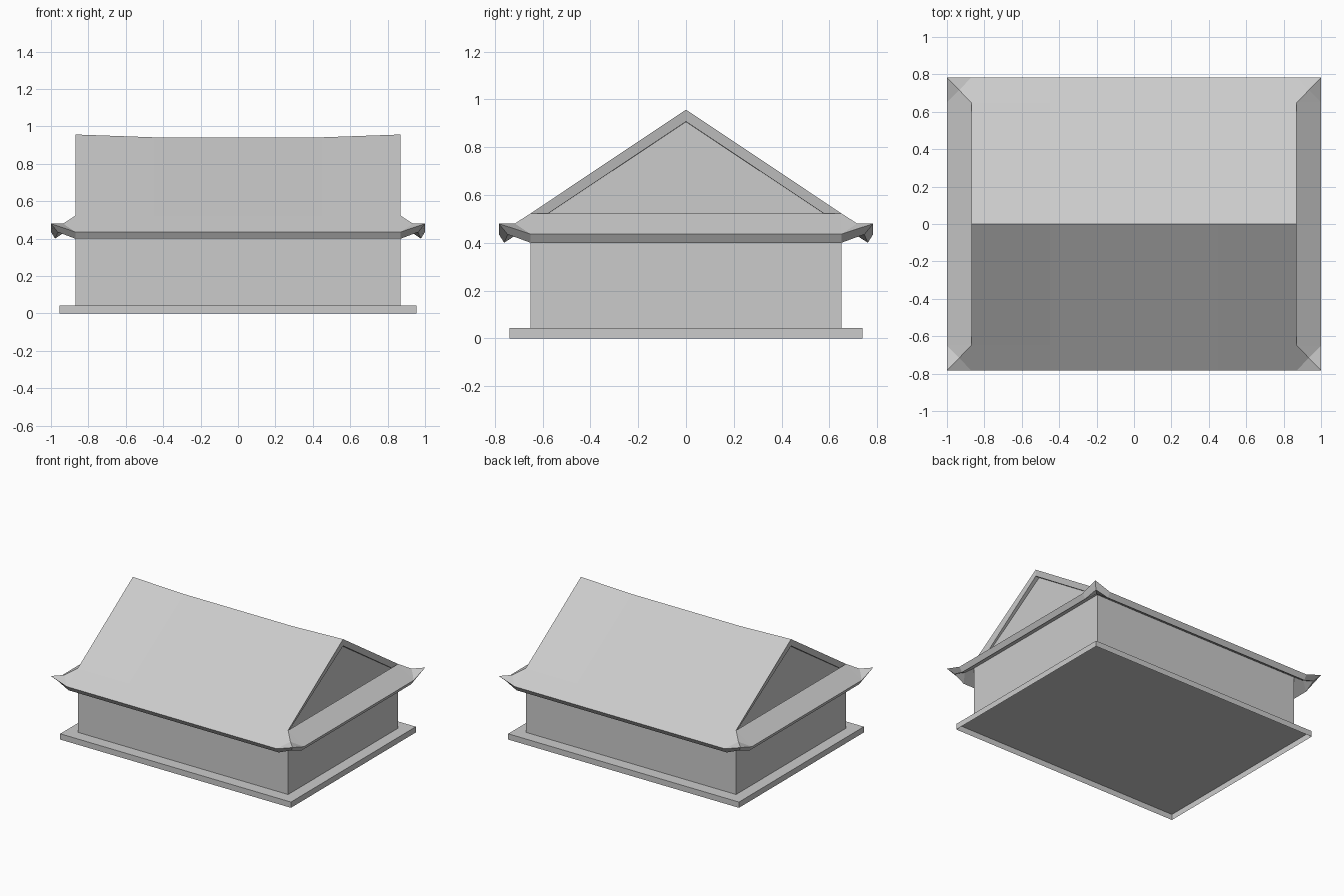
import bpy, bmesh

if "Cube" in bpy.data.objects:
    bpy.data.objects.remove(bpy.data.objects["Cube"])


def open_box(name, hx, hy, z0, z1, top):
    """Four walls without a floor, optionally with a top plate."""
    bm = bmesh.new()
    ring = [(-hx, -hy), (hx, -hy), (hx, hy), (-hx, hy)]
    lo = [bm.verts.new((x, y, z0)) for x, y in ring]
    hi = [bm.verts.new((x, y, z1)) for x, y in ring]
    for i in range(4):
        j = (i + 1) % 4
        bm.faces.new([lo[i], lo[j], hi[j], hi[i]])
    if top:
        bm.faces.new(hi)
    return to_object(name, bm)


def to_object(name, bm):
    me = bpy.data.meshes.new(name)
    bm.to_mesh(me)
    bm.free()
    ob = bpy.data.objects.new(name, me)
    bpy.context.collection.objects.link(ob)
    return ob


# Stone plinth (hollow underneath) and hall walls
open_box("plinth", 0.955, 0.738, 0, 0.043, True)
open_box("walls", 0.87, 0.65, 0.043, 0.475, False)

# Recessed gable walls closing the attic at both ends
bm = bmesh.new()
tri = [(-0.65, 0.475), (0.65, 0.475), (0, 0.907)]
bm.faces.new([bm.verts.new((0.84, y, z)) for y, z in tri])
bm.faces.new([bm.verts.new((-0.84, y, z)) for y, z in reversed(tri)])
to_object("gable_walls", bm)

# Hip-and-gable roof: one quadrant, repeated in all four corners.
# Each point has a top position and the drop to the underside.
RIDGE, SLOPE, SIDE = (0, 0, 0.05), (0, 0.022, 0.036), (0.022, 0, 0.036)
P = {
    "ridge_mid": ((0, 0, 0.942), RIDGE), "ridge_in": ((0.45, 0, 0.942), RIDGE),
    "ridge_end": ((0.87, 0, 0.957), RIDGE),
    "low_mid": ((0, 0.65, 0.522), SLOPE), "low_in": ((0.45, 0.65, 0.522), SLOPE),
    "hip": ((0.87, 0.65, 0.523), (0.02, 0.02, 0.036)),
    "eave_mid": ((0, 0.783, 0.436), SLOPE), "eave_in": ((0.45, 0.783, 0.436), SLOPE),
    "eave_end": ((0.87, 0.783, 0.436), SLOPE),
    "hip_mid": ((0.935, 0.716, 0.4805), (0.02, 0.02, 0.038)),
    "tip": ((1, 0.783, 0.48), (0.037, 0.037, 0.045)),
    "side_end": ((1, 0.65, 0.436), SIDE), "side_mid": ((1, 0, 0.436), SIDE),
    "skirt_mid": ((0.87, 0, 0.523), SIDE),
}
FACES = [
    "ridge_mid ridge_in low_in low_mid", "ridge_in ridge_end hip low_in",
    "low_mid low_in eave_in eave_mid", "low_in hip eave_end eave_in",
    "hip hip_mid eave_end", "hip_mid tip eave_end",
    "hip side_end hip_mid", "hip_mid side_end tip",
    "skirt_mid side_mid side_end hip",
]
RIMS = ["ridge_end hip", "hip skirt_mid", "eave_mid eave_in eave_end tip side_end side_mid"]

bm = bmesh.new()
for sx in (1, -1):
    for sy in (1, -1):
        top, low = {}, {}
        for k, ((x, y, z), (dx, dy, dz)) in P.items():
            top[k] = bm.verts.new((x * sx, y * sy, z))
            low[k] = bm.verts.new(((x - dx) * sx, (y - dy) * sy, z - dz))
        for f in FACES:
            for layer in (top, low):
                bm.faces.new([layer[k] for k in f.split()])
        # Rake boards and eave fascia
        for rim in RIMS:
            keys = rim.split()
            for a, b in zip(keys, keys[1:]):
                bm.faces.new([top[a], top[b], low[b], low[a]])
bmesh.ops.remove_doubles(bm, verts=bm.verts, dist=1e-4)
bmesh.ops.recalc_face_normals(bm, faces=bm.faces)
to_object("roof", bm)
